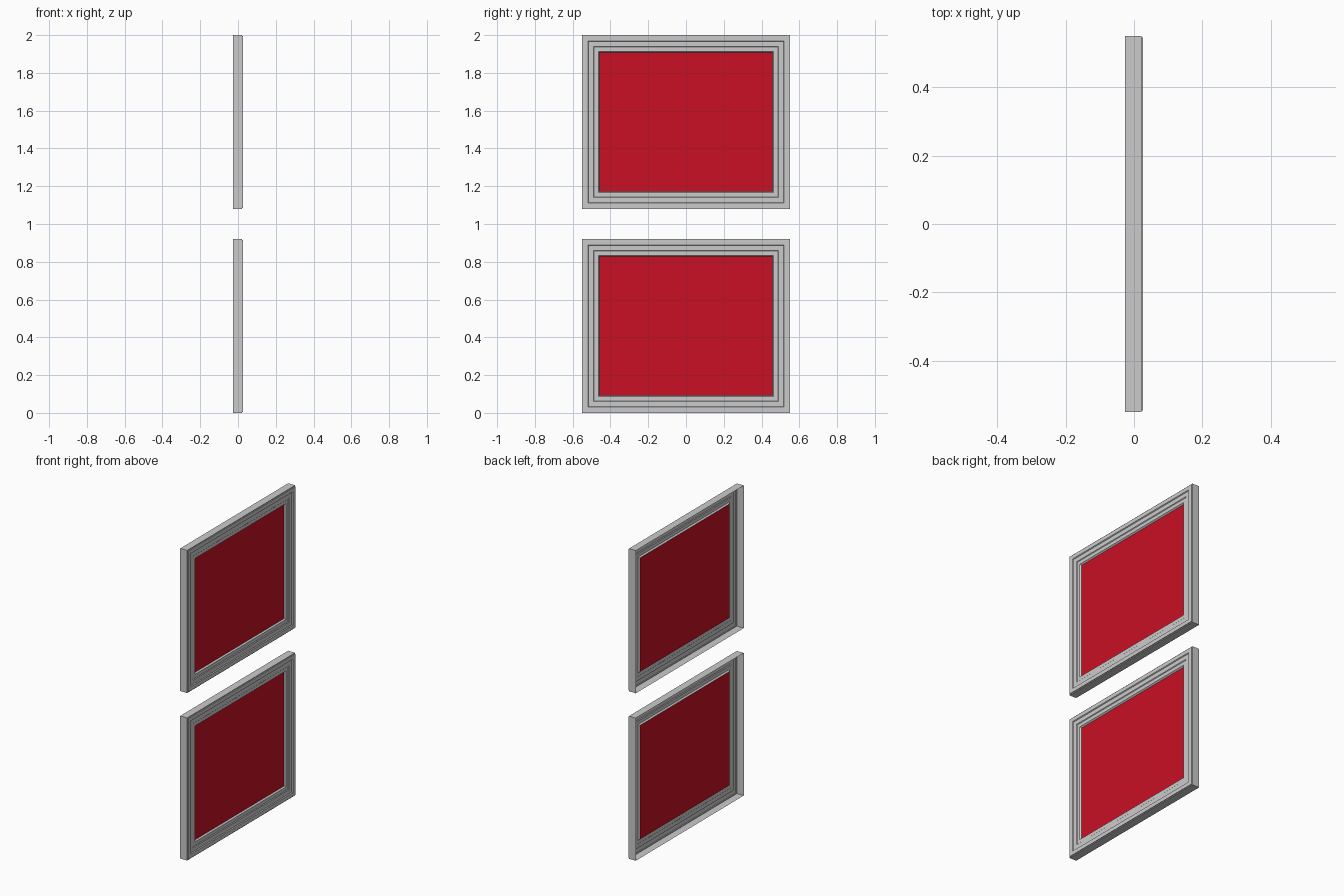
import bpy, bmesh

if "Cube" in bpy.data.objects:
    bpy.data.objects.remove(bpy.data.objects["Cube"])

W, H = 1.10, 0.92          # outer frame size (y, z)

# moulding profile: (inset from outer edge, x); open at the back
PROFILE = [(0, -0.027), (0, 0.022), (0.005, 0.022), (0.005, 0.027),
           (0.030, 0.027), (0.034, 0.022), (0.060, 0.022), (0.064, 0.018),
           (0.086, 0.018), (0.093, 0.009)]

red = bpy.data.materials.new("red")
red.diffuse_color = (0.58, 0.005, 0.017, 1)
red.use_nodes = True
red.node_tree.nodes["Principled BSDF"].inputs["Base Color"].default_value = red.diffuse_color


def ring(bm, inset, x, z0):
    y, a, b = W / 2 - inset, z0 + inset, z0 + H - inset
    return [bm.verts.new((x, *p)) for p in ((-y, a), (y, a), (y, b), (-y, b))]


def finish(bm, name, mat=None):
    me = bpy.data.meshes.new(name)
    bm.to_mesh(me)
    bm.free()
    ob = bpy.data.objects.new(name, me)
    bpy.context.collection.objects.link(ob)
    if mat:
        me.materials.append(mat)


for label, z0 in (("lower", 0.0), ("upper", 1.08)):
    # stepped hollow frame
    bm = bmesh.new()
    rings = [ring(bm, d, x, z0) for d, x in PROFILE]
    for r, s in zip(rings, rings[1:]):
        for i in range(4):
            j = (i + 1) % 4
            bm.faces.new((r[i], r[j], s[j], s[i]))
    finish(bm, label + "_frame")

    # recessed coloured panel
    bm = bmesh.new()
    bm.faces.new(ring(bm, *PROFILE[-1], z0))
    finish(bm, label + "_panel", red)
